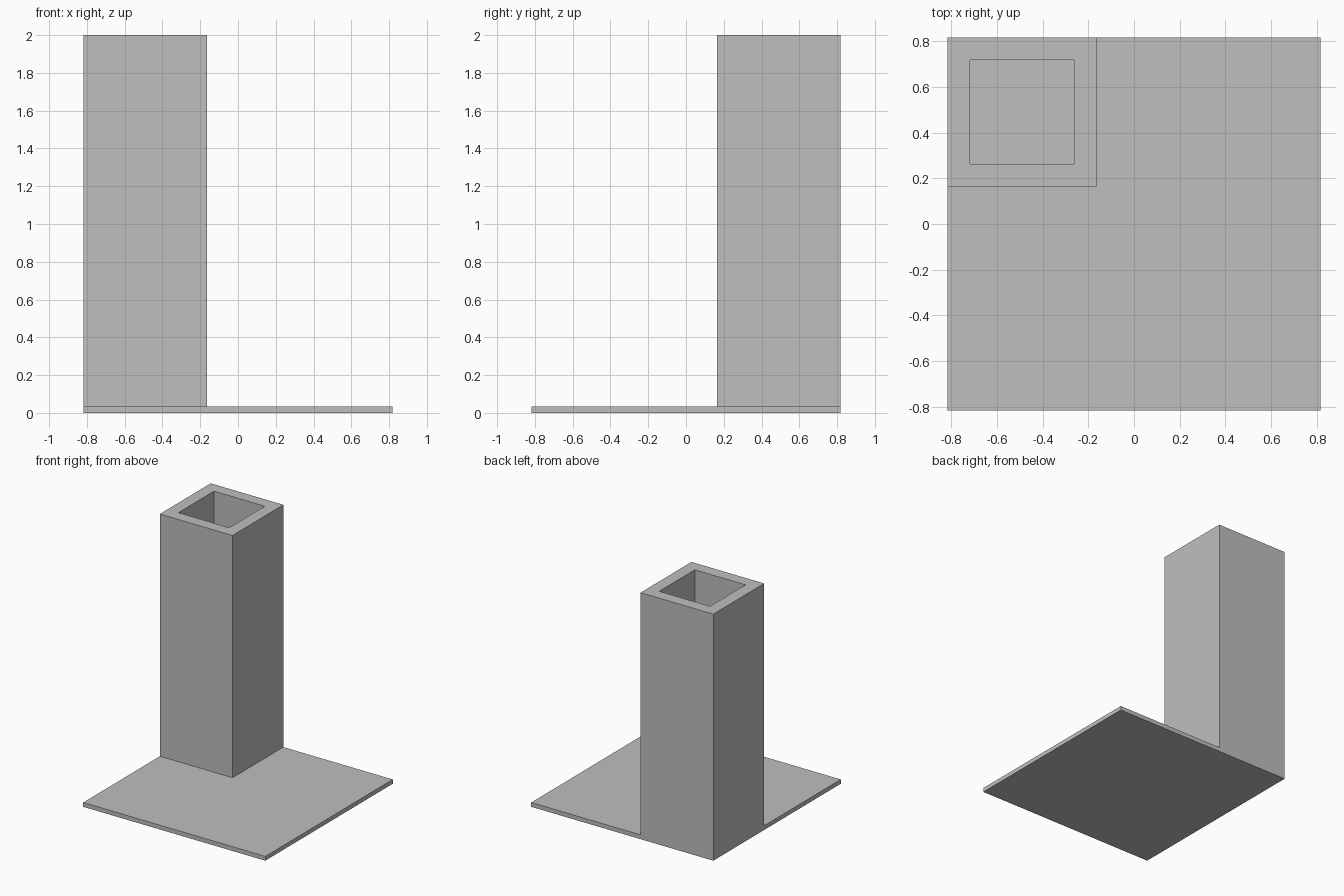
import bpy
import bmesh
from mathutils import Matrix, Vector

default_cube = bpy.data.objects.get("Cube")
if default_cube:
    bpy.data.objects.remove(default_cube, do_unlink=True)

HALF = 0.817         # half the width of the base
BASE_TOP = 0.035
HEIGHT = 2.0
TOWER = 0.652        # width of the tower
WALL = 0.139         # thickness of the tower wall

grey = bpy.data.materials.new("plain_grey")
grey.use_nodes = True
colour = (0.52, 0.52, 0.52, 1)
grey.diffuse_color = colour
grey.node_tree.nodes["Principled BSDF"].inputs["Base Color"].default_value = colour


def box(low, high):
    """Return a bmesh box between two corners."""
    low, high = Vector(low), Vector(high)
    bm = bmesh.new()
    place = Matrix.Translation((low + high) / 2) @ Matrix.Diagonal((*(high - low), 1))
    bmesh.ops.create_cube(bm, size=1, matrix=place)
    return bm


def finish(name, bm):
    """Turn a bmesh into a named grey object."""
    bm.normal_update()
    mesh = bpy.data.meshes.new(name)
    bm.to_mesh(mesh)
    bm.free()
    mesh.materials.append(grey)
    obj = bpy.data.objects.new(name, mesh)
    bpy.context.collection.objects.link(obj)
    return obj


# Thin square base
finish("base_plate", box((-HALF, -HALF, 0), (HALF, HALF, BASE_TOP)))

# Hollow square tower, flush with the back right corner of the base
bm = box((-HALF, HALF - TOWER, BASE_TOP), (TOWER - HALF, HALF, HEIGHT))
bm.normal_update()
top = next(f for f in bm.faces if f.normal.z > 0.9)
bottom = next(f for f in bm.faces if f.normal.z < -0.9)
bmesh.ops.inset_region(bm, faces=[top], thickness=WALL)

# Sink the shaft down to the base, which forms its floor
shaft = bmesh.ops.extrude_discrete_faces(bm, faces=[top])["faces"][0]
bmesh.ops.translate(bm, verts=shaft.verts, vec=(0, 0, BASE_TOP - HEIGHT))
bmesh.ops.delete(bm, geom=[shaft, bottom], context="FACES_ONLY")
finish("hollow_tower", bm)
